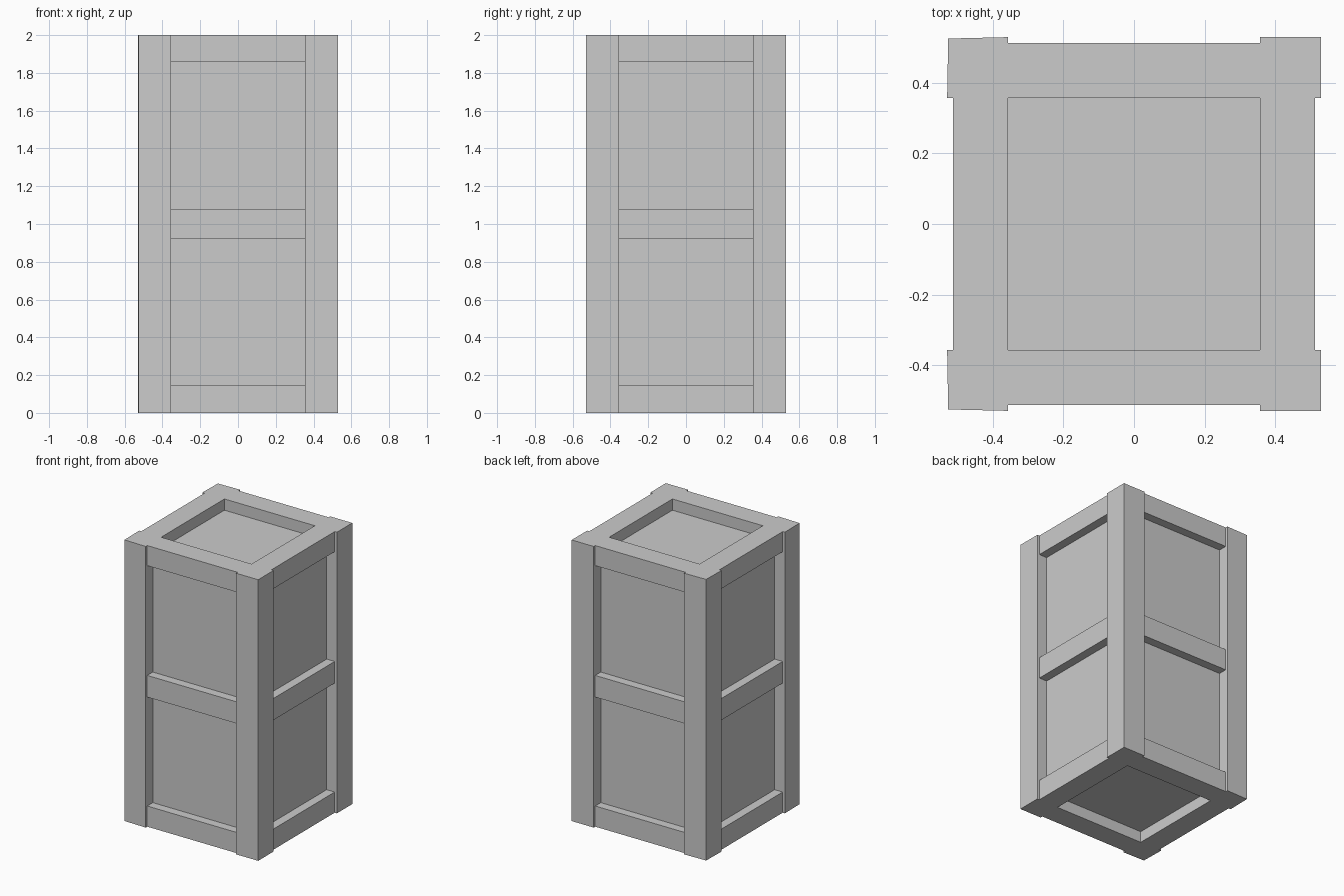
import bpy, bmesh
from math import pi
from mathutils import Matrix

if "Cube" in bpy.data.objects:
    bpy.data.objects.remove(bpy.data.objects["Cube"])

OUT = 0.529      # outer face of corner posts
RAIL = 0.512     # outer face of rails
IN = 0.356       # inner edge of posts and rails
PANEL = 0.449    # recessed side panels
H = 2.0
RECESS = 0.08    # depth of the top and bottom panels


def prism(name, outline, z0, z1, turn=0):
    """Extrude an xy outline (counter-clockwise) between two heights."""
    bm = bmesh.new()
    face = bm.faces.new([bm.verts.new((x, y, z0)) for x, y in outline])
    top = bmesh.ops.extrude_face_region(bm, geom=[face])["geom"]
    bmesh.ops.translate(bm, vec=(0, 0, z1 - z0),
                        verts=[v for v in top if isinstance(v, bmesh.types.BMVert)])
    bmesh.ops.rotate(bm, verts=bm.verts, matrix=Matrix.Rotation(turn, 3, 'Z'))
    bmesh.ops.recalc_face_normals(bm, faces=bm.faces)
    mesh = bpy.data.meshes.new(name)
    bm.to_mesh(mesh)
    bm.free()
    obj = bpy.data.objects.new(name, mesh)
    bpy.context.collection.objects.link(obj)
    return obj


def rect(x0, x1, y0, y1):
    return [(x0, y0), (x1, y0), (x1, y1), (x0, y1)]


# Recessed panel body
prism("panel_body", rect(-PANEL, PANEL, -PANEL, PANEL), RECESS, H - RECESS)

# Corner posts, the left pair with slightly pulled-in outer corners
for side, y in (("front", -1), ("back", 1)):
    prism(f"{side}_right_post", [(IN, IN * y), (OUT, IN * y), (OUT, OUT * y), (IN, OUT * y)], 0, H)
    prism(f"{side}_left_post",
          [(-IN, IN * y), (-OUT, IN * y), (-0.526, 0.525 * y), (-IN, OUT * y)], 0, H)

# Bottom, middle and top rails on each side
for i, side in enumerate(("front", "right", "back", "left")):
    for level, z0, z1, inner in (("bottom", 0, 0.147, IN),
                                 ("middle", 0.922, 1.076, PANEL - 0.02),
                                 ("top", 1.857, H, IN)):
        prism(f"{side}_{level}_rail", rect(-IN, IN, -RAIL, -inner), z0, z1, i * pi / 2)
